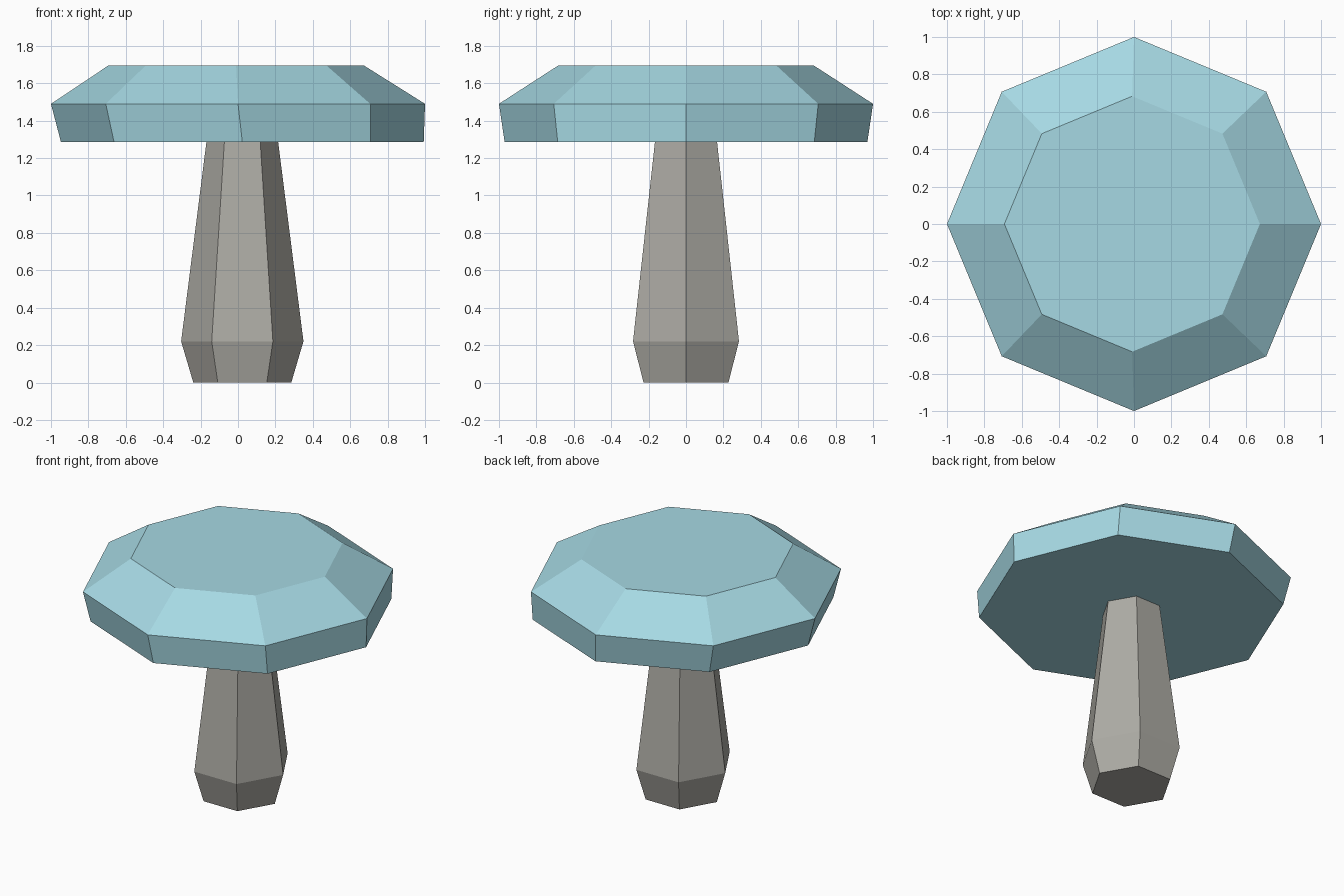
import bpy
import bmesh
from math import cos, sin, tau

cube = bpy.data.objects.get("Cube")
if cube:
    bpy.data.objects.remove(cube, do_unlink=True)


def make_material(name, rgb):
    mat = bpy.data.materials.new(name)
    mat.use_nodes = True
    colour = (*rgb, 1.0)
    mat.diffuse_color = colour
    mat.node_tree.nodes["Principled BSDF"].inputs["Base Color"].default_value = colour
    return mat


def loft(name, sides, rings, mat):
    """Closed flat-shaded solid through rings of (centre x, radius, z)."""
    bm = bmesh.new()
    loops = [[bm.verts.new((cx + r * cos(tau * i / sides), r * sin(tau * i / sides), z))
              for i in range(sides)] for cx, r, z in rings]
    for low, high in zip(loops, loops[1:]):
        for i in range(sides):
            j = (i + 1) % sides
            bm.faces.new((low[i], low[j], high[j], high[i]))
    bm.faces.new(loops[0][::-1])
    bm.faces.new(loops[-1])
    bmesh.ops.recalc_face_normals(bm, faces=bm.faces)
    mesh = bpy.data.meshes.new(name)
    bm.to_mesh(mesh)
    bm.free()
    mesh.materials.append(mat)
    obj = bpy.data.objects.new(name, mesh)
    bpy.context.collection.objects.link(obj)
    return obj


cap_blue = make_material("pale blue", (0.38, 0.69, 0.77))
stem_grey = make_material("warm grey", (0.42, 0.41, 0.375))

# Six-sided stem, swelling above the foot and tapering into the cap
loft("mushroom_stem", 6,
     [(0.023, 0.262, 0.0), (0.023, 0.327, 0.22), (0.023, 0.19, 1.3)], stem_grey)

# Eight-sided cap with a slightly off-centre underside and flat top
loft("mushroom_cap", 8,
     [(0.023, 0.97, 1.287), (0.0, 1.0, 1.49), (-0.01, 0.683, 1.695)], cap_blue)
